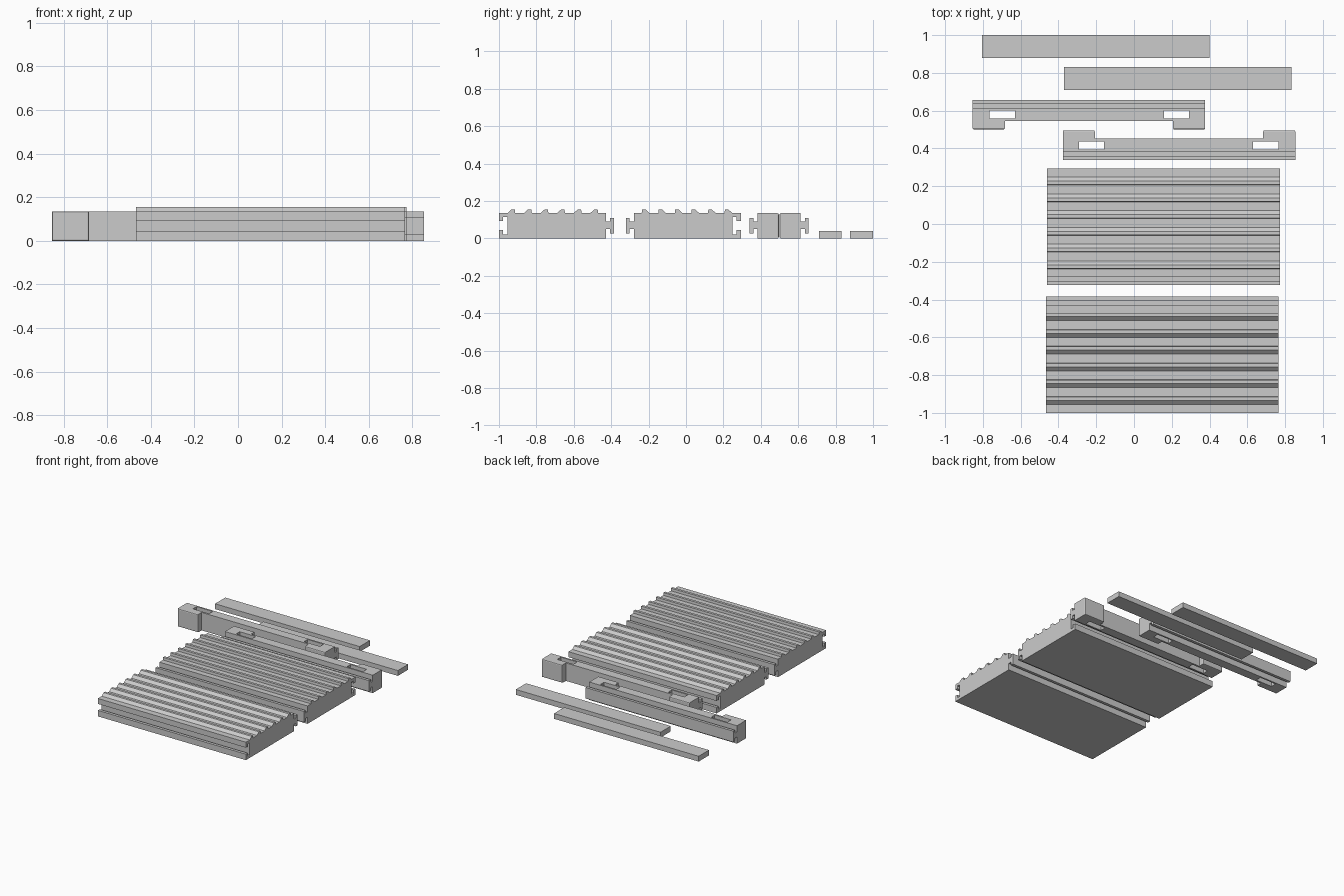
import bpy, bmesh
from mathutils import Matrix

if "Cube" in bpy.data.objects:
    bpy.data.objects.remove(bpy.data.objects["Cube"])

grey = bpy.data.materials.new("light grey")
grey.diffuse_color = (0.6, 0.6, 0.6, 1)
grey.use_nodes = True
grey.node_tree.nodes["Principled BSDF"].inputs["Base Color"].default_value = grey.diffuse_color

H = 0.135                                   # board height without ridges


def finish(name, bm):
    bmesh.ops.recalc_face_normals(bm, faces=bm.faces)
    me = bpy.data.meshes.new(name)
    bm.to_mesh(me)
    bm.free()
    me.materials.append(grey)
    ob = bpy.data.objects.new(name, me)
    bpy.context.collection.objects.link(ob)
    return ob


def extrude_x(name, profile, x0, x1):
    """Sweep a (y, z) profile along x."""
    bm = bmesh.new()
    face = bm.faces.new([bm.verts.new((x0, y, z)) for y, z in profile])
    ext = bmesh.ops.extrude_face_region(bm, geom=[face])
    verts = [v for v in ext["geom"] if isinstance(v, bmesh.types.BMVert)]
    bmesh.ops.translate(bm, vec=(x1 - x0, 0, 0), verts=verts)
    return finish(name, bm)


def boxes(name, spans, bevel_y=False):
    """Boxes given as (x0, x1, y0, y1, z0, z1); optionally soften the +y face."""
    bm = bmesh.new()
    for x0, x1, y0, y1, z0, z1 in spans:
        m = Matrix.Translation(((x0 + x1) / 2, (y0 + y1) / 2, (z0 + z1) / 2))
        m = m @ Matrix.Diagonal((x1 - x0, y1 - y0, z1 - z0, 1))
        bmesh.ops.create_cube(bm, size=1, matrix=m)
    if bevel_y:
        top = max(v.co.y for v in bm.verts)
        edges = [e for e in bm.edges if all(v.co.y > top - 1e-4 for v in e.verts)]
        bmesh.ops.bevel(bm, geom=edges, offset=0.007, segments=2, profile=0.5,
                        affect='EDGES')
    return finish(name, bm)


def tongue(y, out):
    """T-shaped tongue on a wall at y pointing along out, from bottom to top."""
    a, b = y + out * 0.022, y + out * 0.043
    return [(y, 0.05), (a, 0.05), (a, 0.0275), (b, 0.0275),
            (b, 0.11), (a, 0.11), (a, 0.09), (y, 0.09)]


# Ridged deck boards: tongue on one side, T-slot on the other
profile = [(-1.0, 0), (-0.428, 0)] + tongue(-0.428, 1) + [(-0.428, H)]
for k in reversed(range(6)):
    y = -0.955 + 0.0886 * k
    profile += [(y + 0.042, H), (y + 0.040, 0.154), (y + 0.021, 0.154), (y, H)]
profile += [(-1.0, H), (-1.0, 0.094), (-0.978, 0.094), (-0.978, 0.115),
            (-0.955, 0.115), (-0.955, 0.022), (-0.978, 0.022),
            (-0.978, 0.045), (-1.0, 0.045)]
extrude_x("front_deck_board", profile, -0.467, 0.766)
extrude_x("rear_deck_board", [(-0.707 - y, z) for y, z in profile], -0.46, 0.774)


# End rails: tongue strip, two end blocks and two through slots
def rail(name, turned):
    body = [(0.383, H), (0.452, H), (0.452, 0), (0.383, 0)] + tongue(0.383, -1)
    ob = extrude_x(name, body, -0.377, 0.854)
    ends = boxes(name + "_end_helper", [(-0.377, -0.207, 0.41, 0.496, 0, H),
                                        (0.684, 0.854, 0.41, 0.496, 0, H)], True)
    slots = boxes(name + "_slot_cutter", [(-0.292, -0.158, 0.395, 0.438, -0.1, 0.3),
                                          (0.630, 0.766, 0.395, 0.438, -0.1, 0.3)])
    for helper, op in ((ends, 'UNION'), (slots, 'DIFFERENCE')):
        mod = ob.modifiers.new(op.lower(), 'BOOLEAN')
        mod.operation, mod.solver, mod.object = op, 'EXACT', helper
        helper.hide_render = True
        helper.hide_set(True)
    if turned:                              # half turn about the rail pair's centre
        turn = Matrix.Translation((0, 0.996, 0)) @ Matrix.Rotation(3.14159265, 4, 'Z')
        for part in (ob, ends, slots):
            part.data.transform(turn)


rail("front_rail", False)
rail("rear_rail", True)

# Flat loose slats
boxes("front_slat", [(-0.37, 0.835, 0.71, 0.832, 0, 0.04)])
boxes("rear_slat", [(-0.806, 0.399, 0.878, 1.0, 0, 0.04)])
